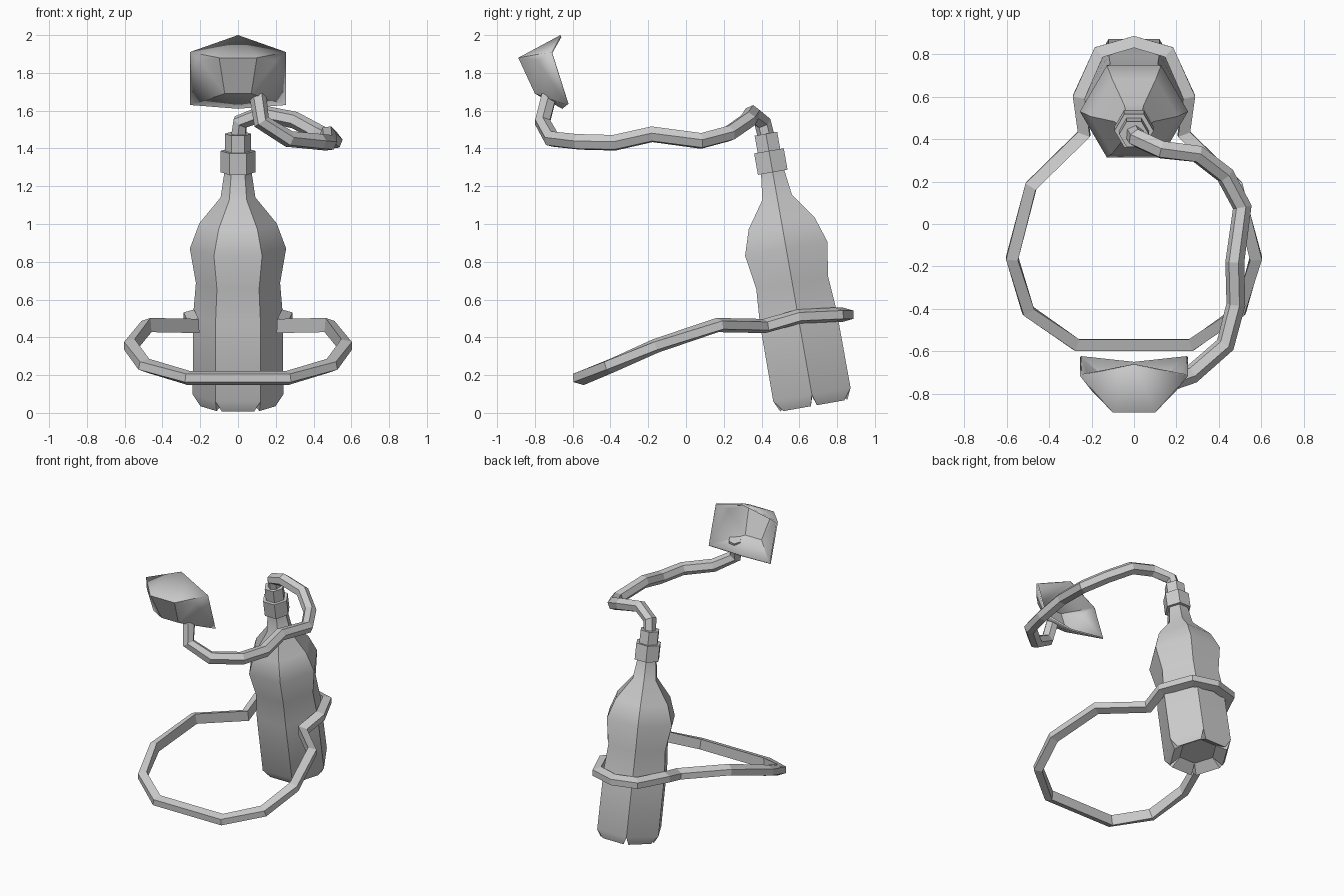
import bpy, math
from mathutils import Vector, Matrix

if "Cube" in bpy.data.objects:
    bpy.data.objects.remove(bpy.data.objects["Cube"])


def make(name, verts, faces, smooth=None):
    me = bpy.data.meshes.new(name)
    me.from_pydata([tuple(v) for v in verts], [], faces)
    ob = bpy.data.objects.new(name, me)
    bpy.context.collection.objects.link(ob)
    bpy.ops.object.select_all(action='DESELECT')
    bpy.context.view_layer.objects.active = ob
    ob.select_set(True)
    bpy.ops.object.mode_set(mode='EDIT')
    bpy.ops.mesh.select_all(action='SELECT')
    bpy.ops.mesh.normals_make_consistent(inside=False)
    bpy.ops.object.mode_set(mode='OBJECT')
    if smooth:
        bpy.ops.object.shade_smooth_by_angle(angle=math.radians(smooth))
    return ob


def hexring(r, t):
    return [Vector((r * math.cos(i * math.pi / 3), r * math.sin(i * math.pi / 3), t)) for i in range(6)]


def lathe(profile):
    """Six-sided rings joined by quads, open at both ends."""
    verts, faces = [], []
    for r, t in profile:
        verts += hexring(r, t)
    for k in range(len(profile) - 1):
        for i in range(6):
            a, b = k * 6 + i, k * 6 + (i + 1) % 6
            faces.append((a, b, b + 6, a + 6))
    return verts, faces


tilt = Matrix.Translation((0, 0.677, 0.038)) @ Matrix.Rotation(math.radians(10), 4, 'X')

# Bottle body with six feet around a hollow base
profile = [(0.24, 0.06), (0.238, 0.48), (0.223, 0.66), (0.255, 0.845), (0.205, 0.98),
           (0.092, 1.12), (0.07, 1.27)]
verts, faces = lathe(profile)
top = len(verts)
faces.append(tuple(range(top - 6, top)))
foot, inner = hexring(0.208, 0), hexring(0.13, 0.05)
F, I = top, top + 12
for i in range(6):
    a, b = foot[i], foot[(i + 1) % 6]
    verts += [a.lerp(b, 0.09), a.lerp(b, 0.91)]
verts += inner
for i in range(6):
    j = (i + 1) % 6
    fa, fb, prev = F + 2 * i, F + 2 * i + 1, F + 2 * ((i - 1) % 6) + 1
    faces += [(i, fa, fb, j), (fa, I + i, I + j, fb), (i, I + i, fa), (i, prev, I + i)]
faces.append(tuple(range(I, I + 6)))
make("bottle", verts, faces, 32).matrix_world = tilt

# Collar and nozzle
for name, r, t0, t1 in (("bottle_collar", 0.092, 1.255, 1.37), ("bottle_nozzle", 0.07, 1.36, 1.462)):
    v, f = lathe([(r, t0), (r, t1)])
    make(name, v, f + [tuple(range(6)), tuple(range(6, 12))]).matrix_world = tilt

# Hose from nozzle to mask
path = [(0, .43, 1.44), (.012, .405, 1.54), (.13, .35, 1.585), (.30, .33, 1.55), (.43, .23, 1.48),
        (.51, .08, 1.44), (.475, -.18, 1.475), (.48, -.38, 1.43), (.43, -.57, 1.435),
        (.27, -.71, 1.45), (.125, -.76, 1.54), (.105, -.725, 1.68)]
cu = bpy.data.curves.new("hose", 'CURVE')
cu.dimensions = '3D'
cu.bevel_depth = 0.045
cu.bevel_resolution = 1
cu.use_fill_caps = True
sp = cu.splines.new('POLY')
sp.points.add(len(path) - 1)
for p, c in zip(sp.points, path):
    p.co = (*c, 1)
sp.use_smooth = False
hose = bpy.data.objects.new("hose", cu)
bpy.context.collection.objects.link(hose)
bpy.ops.object.select_all(action='DESELECT')
bpy.context.view_layer.objects.active = hose
hose.select_set(True)
bpy.ops.object.convert(target='MESH')

# Carrying strap: closed loop with a trapezoid section (half path mirrored)
half = [(.27, -.57, .185), (.50, -.41, .25), (.575, -.16, .355), (.485, .18, .465), (.235, .425, .46),
        (.26, .60, .51), (.165, .81, .52)]
loop = [Vector(p) for p in half] + [Vector((0, .858, .52))]
loop += [Vector((-x, y, z)) for x, y, z in reversed(half)]
n, verts, faces = len(loop), [], []
for i, p in enumerate(loop):
    d0 = (p - loop[i - 1]).normalized()
    d1 = (loop[(i + 1) % n] - p).normalized()
    tan = (d0 + d1).normalized()
    out = tan.cross(Vector((0, 0, 1))).normalized()
    up = out.cross(tan)
    miter = 1 / max(0.6, tan.dot(d1))
    for o, u in ((-.027, -.038), (-.027, .038), (.027, .022), (.027, -.022)):
        verts.append(p + out * o * miter + up * u)
    for k in range(4):
        l, j = (k + 1) % 4, (i + 1) % n
        faces.append((i * 4 + k, i * 4 + l, j * 4 + l, j * 4 + k))
make("strap", verts, faces)

# Face mask: thin open shell, left half mirrored from right
T, B = (0, -.665, 2.0), (0, -.655, 1.61)
side = [(.255, -.715, 1.91), (.255, -.63, 1.63), (.10, -.888, 1.88), (.20, -.785, 1.865), (.07, -.80, 1.69)]
verts = [T, B] + side + [(-x, y, z) for x, y, z in side]
faces = [(0, 4, 9), (4, 6, 11, 9), (6, 1, 11)]
for o in (2, 7):
    U, L, N, S, C = range(o, o + 5)
    faces += [(0, U, N), (U, S, N), (U, L, S), (S, L, C, N), (L, 1, C)]
mask = make("mask", verts, faces, 35)
mod = mask.modifiers.new("thickness", 'SOLIDIFY')
mod.thickness = 0.012
mod.offset = -1
